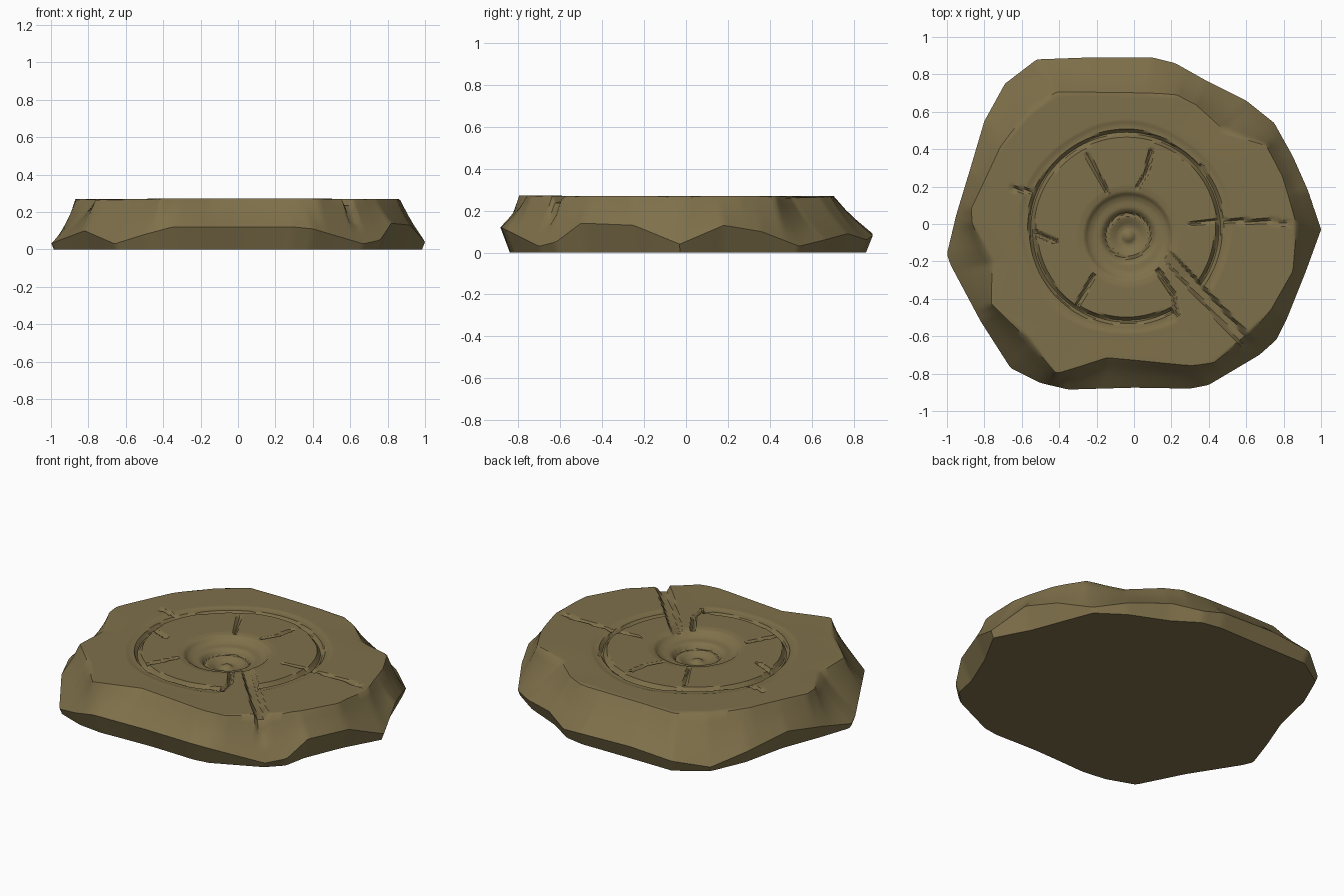
import bpy, bmesh, math
from mathutils import Vector

if "Cube" in bpy.data.objects:
    bpy.data.objects.remove(bpy.data.objects["Cube"])

CX, CY = -0.04, -0.03          # centre of the carving
N = 300                        # rays around the slab

# widest outline of the rock: x, y, z
RIM = [(1, -.03, .04), (.93, .18, .13), (.85, .36, .10), (.75, .54, .03), (.6, .66, .06),
       (.38, .77, .09), (.22, .86, .06), (.1, .89, .08), (-.25, .89, .09), (-.52, .88, .07),
       (-.69, .75, .03), (-.8, .55, .08), (-.88, .28, .12), (-.95, .05, .08), (-1, -.16, .03),
       (-.98, -.22, .04), (-.82, -.52, .10), (-.66, -.77, .03), (-.5, -.85, .08),
       (-.35, -.885, .12), (0, -.875, .12), (.3, -.88, .12), (.4, -.86, .11), (.67, -.70, .03),
       (.76, -.62, .05), (.82, -.5, .14), (.92, -.25, .13)]
# edge of the flat top: x, y, z
TOP = [(.85, 0, .27), (.78, .25, .27), (.69, .42, .27), (.46, .48, .265), (.32, .62, .265),
       (.22, .67, .27), (-.4, .68, .27), (-.55, .58, .27), (-.7, .40, .27), (-.86, .08, .27),
       (-.85, 0, .27), (-.73, -.2, .265), (-.75, -.42, .265), (-.55, -.6, .27),
       (-.41, -.79, .272), (-.14, -.69, .272), (.3, -.74, .272), (.42, -.73, .272),
       (.58, -.6, .27), (.72, -.45, .27), (.84, -.25, .27)]
# dish cross-section: radius, depth
DISH = [(0, -.070), (.02, -.075), (.04, -.088), (.06, -.086), (.085, -.074), (.105, -.066),
        (.122, -.072), (.132, -.052), (.15, -.040), (.19, -.036), (.215, -.026),
        (.235, -.006), (.27, 0)]
# cracks: x1, y1, x2, y2, half width, depth
CRACKS = [(-.65, .19, -.52, .17, .012, .018), (-.25, .37, -.14, .17, .012, .014),
          (.09, .39, .07, .28, .014, .02), (.07, .28, .02, .2, .012, .015),
          (.36, .31, .41, .22, .016, .02), (.44, .02, .82, .01, .011, .02),
          (.30, .0, .44, .02, .010, .012), (-.54, -.04, -.42, -.09, .014, .02),
          (-.30, -.43, -.22, -.28, .014, .02), (.13, -.25, .21, -.38, .016, .024),
          (.21, -.38, .23, -.48, .012, .015)]


def outline(pts, a):
    """Point where the ray at angle a meets a closed outline."""
    d = Vector((math.cos(a), math.sin(a)))
    for p, q in zip(pts, pts[1:] + pts[:1]):
        px, py = p[0] - CX, p[1] - CY
        ex, ey = q[0] - p[0], q[1] - p[1]
        den = d.x * ey - d.y * ex
        if abs(den) < 1e-9:
            continue
        r = (px * ey - py * ex) / den
        s = (px * d.y - py * d.x) / den
        if r > 0 and -1e-6 <= s <= 1 + 1e-6:
            return Vector((CX + r * d.x, CY + r * d.y, p[2] + s * (q[2] - p[2])))


def groove(d, w, depth):
    return -depth * max(0, 1 - (d / w) ** 2)


def along(x, y, x1, y1, x2, y2):
    """Distance to a line piece, and position along it."""
    ex, ey = x2 - x1, y2 - y1
    t = ((x - x1) * ex + (y - y1) * ey) / (ex * ex + ey * ey)
    t = min(1, max(0, t))
    return math.hypot(x - x1 - t * ex, y - y1 - t * ey), t


def carve(x, y):
    """Depth of the carving at a place on the top."""
    z = 0
    r = math.hypot(x + .03, y + .065)
    for (r0, z0), (r1, z1) in zip(DISH, DISH[1:]):
        if r0 <= r < r1:
            z = z0 + (z1 - z0) * (r - r0) / (r1 - r0)
    # broken outer ring with a shallow worn border
    a = math.degrees(math.atan2(y + .02, x + .045))
    ring = math.hypot(x + .045, y + .02) - .502 - .006 * math.sin(math.radians(5 * a))
    if not -61 < a < -38:
        z = min(z, groove(ring, .018, .026))
        z += groove(ring - .03, .035, .007)
    # wide diagonal channel
    d, t = along(x, y, .17, -.16, .72, -.76)
    z = min(z, -.034 * min(1, max(0, (.036 - d) / .015)) * min(1, .4 + 3 * t))
    for x1, y1, x2, y2, w, depth in CRACKS:
        d, t = along(x, y, x1, y1, x2, y2)
        z = min(z, groove(d, w, depth))
    return z


# slab: rings from the base, over the rim, to the carved centre
bm = bmesh.new()
rays = [2 * math.pi * i / N for i in range(N)]
rim = [outline(RIM, a) for a in rays]
top = [outline(TOP, a) for a in rays]
centre = Vector((CX, CY, .27))
rings = []


def add_ring(points):
    rings.append([bm.verts.new(p) for p in points])


base = []
for p in rim:
    flat = Vector((p.x, p.y, 0))
    base.append(flat - flat.normalized() * .4 * p.z)
add_ring(base)
add_ring(rim)

# sloping sides with a rounded shoulder
for s in (.2, .4, .6, .75, .87, .95, 1):
    ring = []
    for p, q in zip(rim, top):
        v = p.lerp(q, s)
        v.z += .022 * max(0, 1 - abs(s - .87) / .35) * (s < 1)
        v.z = min(v.z, q.z)
        if s > .5:
            v.z += carve(v.x, v.y)
        ring.append(v)
    add_ring(ring)

# flat top
INNER, STEPS, FINE = .6, 14, 68
for k in range(1, STEPS + FINE):
    ring = []
    for a, q in zip(rays, top):
        edge = centre + Vector((math.cos(a), math.sin(a), 0)) * INNER
        if k <= STEPS:
            v = q.lerp(edge, k / STEPS)
        else:
            v = edge.lerp(centre, (k - STEPS) / FINE)
        v.z += carve(v.x, v.y)
        ring.append(v)
    add_ring(ring)

for lo, hi in zip(rings, rings[1:]):
    for i in range(N):
        j = (i + 1) % N
        bm.faces.new((lo[i], lo[j], hi[j], hi[i]))
tip = bm.verts.new((CX, CY, .27 + carve(CX, CY)))
for i in range(N):
    bm.faces.new((rings[-1][i], rings[-1][(i + 1) % N], tip))
bm.faces.new(rings[0][::-1])
bmesh.ops.recalc_face_normals(bm, faces=bm.faces)

mesh = bpy.data.meshes.new("stone_slab")
bm.to_mesh(mesh)
bm.free()
slab = bpy.data.objects.new("stone_slab", mesh)
bpy.context.collection.objects.link(slab)

stone = bpy.data.materials.new("olive_stone")
stone.diffuse_color = (.21, .162, .069, 1)
stone.use_nodes = True
stone.node_tree.nodes["Principled BSDF"].inputs["Base Color"].default_value = stone.diffuse_color
mesh.materials.append(stone)

bpy.context.view_layer.objects.active = slab
slab.select_set(True)
bpy.ops.object.shade_smooth_by_angle(angle=math.radians(35))
